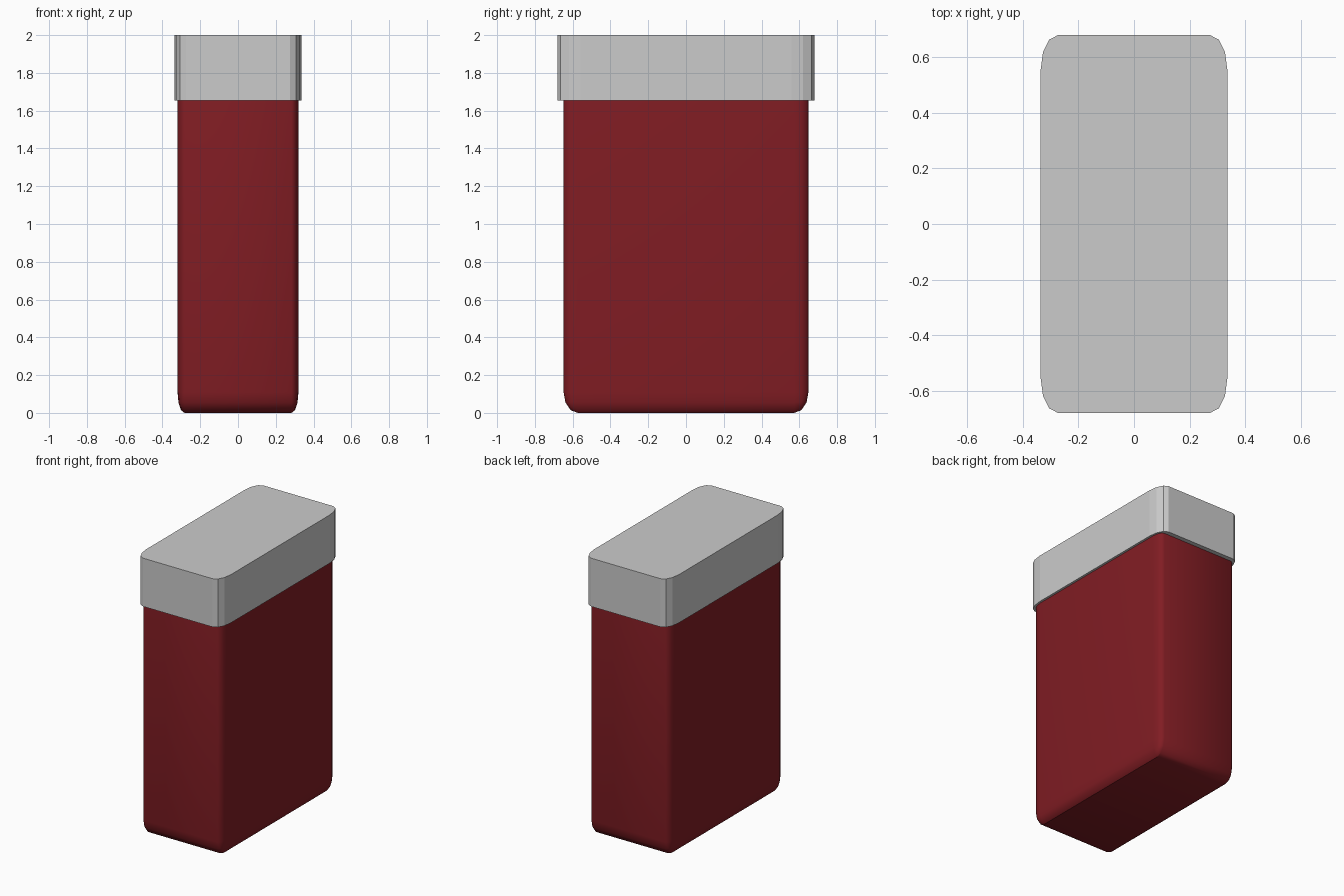
import bpy, bmesh
from mathutils import Vector

if "Cube" in bpy.data.objects:
    bpy.data.objects.remove(bpy.data.objects["Cube"])


def rounded_box(name, half, z0, z1, bevel, vertical_only, color=None):
    """Bevel a unit cube, then stretch it so the corner radii follow the proportions."""
    bm = bmesh.new()
    bmesh.ops.create_cube(bm, size=2)
    edges = [e for e in bm.edges
             if not vertical_only or abs(e.verts[0].co.z - e.verts[1].co.z) > 1]
    bmesh.ops.bevel(bm, geom=edges, offset=bevel, segments=3, profile=0.5,
                    affect='EDGES')
    bmesh.ops.scale(bm, vec=Vector((half[0], half[1], (z1 - z0) / 2)), verts=bm.verts)
    bmesh.ops.translate(bm, vec=Vector((0, 0, (z0 + z1) / 2)), verts=bm.verts)
    bmesh.ops.recalc_face_normals(bm, faces=bm.faces)
    mesh = bpy.data.meshes.new(name)
    bm.to_mesh(mesh)
    bm.free()
    obj = bpy.data.objects.new(name, mesh)
    bpy.context.collection.objects.link(obj)
    if color:
        mat = bpy.data.materials.new(name + "_colour")
        mat.diffuse_color = color
        mat.use_nodes = True
        mat.node_tree.nodes["Principled BSDF"].inputs["Base Color"].default_value = mat.diffuse_color
        mesh.materials.append(mat)
    return obj


# Dark red body, rounded on every edge, its top hidden inside the lid
body = rounded_box("body", (0.32, 0.648), 0.0, 1.9, 0.115, False,
                   (0.22, 0.012, 0.017, 1))
bpy.ops.object.select_all(action='DESELECT')
body.select_set(True)
bpy.context.view_layer.objects.active = body
bpy.ops.object.shade_smooth_by_angle(angle=0.61)

# Grey cap, rounded on the upright edges only
rounded_box("lid", (0.336, 0.68), 1.655, 2.0, 0.18, True)
